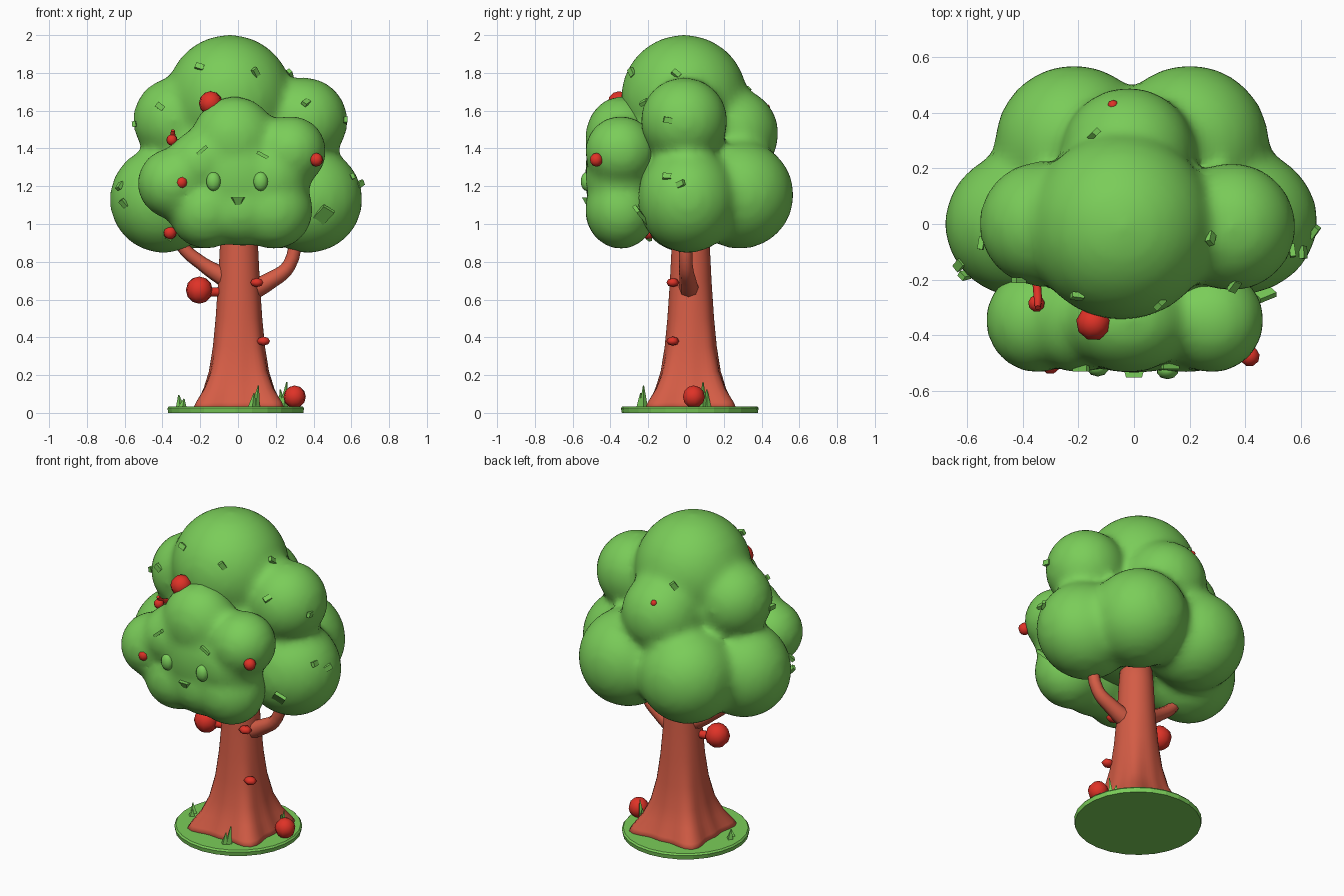
import bpy, bmesh, math, random
from mathutils import Vector, Matrix
from mathutils.bvhtree import BVHTree

if "Cube" in bpy.data.objects:
    bpy.data.objects.remove(bpy.data.objects["Cube"])

random.seed(4)


def material(name, rgb):
    m = bpy.data.materials.new(name)
    m.diffuse_color = (*rgb, 1)
    m.use_nodes = True
    m.node_tree.nodes["Principled BSDF"].inputs["Base Color"].default_value = m.diffuse_color
    return m


GREEN = material("leaf green", (0.195, 0.61, 0.10))
BARK = material("red bark", (0.66, 0.108, 0.06))
RED = material("fruit red", (0.74, 0.032, 0.02))


def make(name, bm, mat, smooth=False):
    me = bpy.data.meshes.new(name)
    bmesh.ops.recalc_face_normals(bm, faces=bm.faces)
    for f in bm.faces:
        f.smooth = smooth
    bm.to_mesh(me)
    bm.free()
    me.materials.append(mat)
    ob = bpy.data.objects.new(name, me)
    bpy.context.collection.objects.link(ob)
    return ob


def balls(bm, items, u=24, v=14):
    # each item: centre and radii
    for c, r in items:
        r = r if isinstance(r, tuple) else (r, r, r)
        bmesh.ops.create_uvsphere(bm, u_segments=u, v_segments=v, radius=1,
                                  matrix=Matrix.Translation(c) @ Matrix.Diagonal((*r, 1)))


def foliage(name, items):
    # lobes fused into one softly blended cloud
    bm = bmesh.new()
    balls(bm, items)
    ob = make(name, bm, GREEN, True)
    rm = ob.modifiers.new("fuse", 'REMESH')
    rm.mode = 'VOXEL'
    rm.voxel_size = 0.025
    rm.use_smooth_shade = True
    sm = ob.modifiers.new("soften", 'SMOOTH')
    sm.factor = 0.5
    sm.iterations = 14
    dg = bpy.context.evaluated_depsgraph_get()
    me = bpy.data.meshes.new_from_object(ob.evaluated_get(dg))
    ob.modifiers.clear()
    ob.data = me
    return ob


def branch(name, pts, mat):
    # tapering tube through (x, y, z, radius) points
    cu = bpy.data.curves.new(name, 'CURVE')
    cu.dimensions = '3D'
    cu.bevel_depth = 1
    cu.bevel_resolution = 2
    cu.use_fill_caps = True
    sp = cu.splines.new('BEZIER')
    sp.bezier_points.add(len(pts) - 1)
    for b, p in zip(sp.bezier_points, pts):
        b.co = p[:3]
        b.radius = p[3]
        b.handle_left_type = b.handle_right_type = 'AUTO'
    sp.resolution_u = 5
    tmp = bpy.data.objects.new(name + "_curve", cu)
    bpy.context.collection.objects.link(tmp)
    dg = bpy.context.evaluated_depsgraph_get()
    me = bpy.data.meshes.new_from_object(tmp.evaluated_get(dg))
    bpy.data.objects.remove(tmp)
    bm = bmesh.new()
    bm.from_mesh(me)
    return make(name, bm, mat, True)


# grass disc with a slightly rounded rim
bm = bmesh.new()
bmesh.ops.create_cone(bm, cap_ends=True, segments=26, radius1=0.36, radius2=0.366,
                      depth=0.035, matrix=Matrix.Translation((-0.012, 0.02, 0.0175)))
bmesh.ops.bevel(bm, geom=[e for e in bm.edges if all(v.co.z > 0.03 for v in e.verts)],
                offset=0.01, segments=1, affect='EDGES')
make("grass_disc", bm, GREEN)

# trunk with diagonal flared roots
profile = [(0.02, 0.265, 0.055), (0.06, 0.245, 0.05), (0.13, 0.203, 0.032), (0.22, 0.168, 0.018),
           (0.35, 0.142, 0.008), (0.5, 0.125, 0.003), (0.7, 0.11, 0), (0.9, 0.1, 0), (1.15, 0.08, 0)]
bm = bmesh.new()
n = 48
rings = []
for z, r, lobe in profile:
    ring = []
    for i in range(n):
        a = 2 * math.pi * i / n
        rr = r + lobe * (0.75 * math.cos(4 * (a - math.pi / 4)) + 0.25 * math.cos(8 * (a - math.pi / 4)))
        ring.append(bm.verts.new((0.005 + rr * math.cos(a), 0.025 + rr * math.sin(a), z)))
    rings.append(ring)
for lo, hi in zip(rings, rings[1:]):
    for i in range(n):
        bm.faces.new((lo[i], lo[(i + 1) % n], hi[(i + 1) % n], hi[i]))
bm.faces.new(rings[0])
bm.faces.new(rings[-1])
make("trunk", bm, BARK, True)

# branches
branch("left_branch", [(-0.04, 0.02, 0.7, 0.055), (-0.19, 0.01, 0.79, 0.037),
                       (-0.3, 0, 0.89, 0.033), (-0.36, 0, 1.05, 0.03)], BARK)
branch("right_branch", [(0.03, 0.02, 0.63, 0.06), (0.17, 0.01, 0.7, 0.045),
                        (0.27, 0, 0.78, 0.036), (0.31, 0, 1.0, 0.033)], BARK)

# main canopy
crown = foliage("crown", [
    ((-0.045, -0.01, 1.665), 0.338),
    ((-0.33, 0, 1.55), 0.228), ((0.35, -0.01, 1.545), 0.233),
    ((-0.395, 0, 1.13), (0.287, 0.268, 0.285)), ((0.37, 0.01, 1.13), (0.292, 0.268, 0.285)),
    ((-0.215, 0.285, 1.155), 0.288), ((0.2, 0.285, 1.155), 0.288),
    ((-0.02, 0.25, 1.48), 0.243), ((0, -0.05, 1.3), (0.4, 0.33, 0.33))])

# front cloud carrying the face, with fillers that flatten its front
front = foliage("front_cloud", [
    ((x, -0.345, z), (r, 0.192, r)) for x, z, r in
    [(-0.02, 1.45, 0.228), (0.28, 1.385, 0.19), (-0.345, 1.215, 0.19), (-0.17, 1.067, 0.2),
     (0.19, 1.075, 0.21), (0, 1.25, 0.29), (-0.2, 1.32, 0.18), (0.02, 1.08, 0.2), (0.18, 1.25, 0.21)]])

trees = [BVHTree.FromPolygons([v.co for v in o.data.vertices],
                              [p.vertices for p in o.data.polygons]) for o in (crown, front)]


def surface(x, z, side=-1):
    # nearest foliage point looking from the front (-1) or back (+1)
    hits = [t.ray_cast(Vector((x, side * 2, z)), Vector((0, -side, 0))) for t in trees]
    hits = [h for h in hits if h[0] is not None]
    if not hits:
        return min((t.find_nearest(Vector((x, 0, z))) for t in trees), key=lambda h: h[3])[:2]
    return min(hits, key=lambda h: h[3])[:2]


# loose leaves sticking out of the foliage
bm = bmesh.new()
leaves = [(-0.2, 1.83, -1), (0.09, 1.8, -1), (0.36, 1.64, -1), (-0.41, 1.62, -1), (-0.6, 1.11, -1),
          (-0.36, 0.94, -1), (0.45, 1.05, -1), (0.64, 1.21, -1), (-0.54, 1.53, -1), (0.56, 1.55, -1),
          (-0.62, 1.2, -1), (0.6, 1.25, -1), (0.27, 1.79, -1), (-0.14, 1.7, 1)]
for x, z, s in leaves:
    p, nrm = surface(x, z, s)
    size = 0.07 if (x, z) == (0.45, 1.05) else 0.03
    rot = nrm.to_track_quat('Z', 'Y').to_matrix().to_4x4() @ \
        Matrix.Rotation(random.uniform(0, 6.28), 4, 'Z') @ Matrix.Rotation(0.5, 4, 'X')
    bmesh.ops.create_cube(bm, size=1, matrix=Matrix.Translation(p + nrm * 0.008) @ rot @
                          Matrix.Diagonal((size, size * 1.5, 0.02, 1)))
make("loose_leaves", bm, GREEN)

# face: eyes, brows and a small wedge mouth
bm = bmesh.new()
for x in (-0.13, 0.12):
    p, _ = surface(x, 1.225)
    balls(bm, [(p, (0.04, 0.032, 0.05))], 10, 8)
make("face_bumps", bm, GREEN, True)
bm = bmesh.new()
for x, z, tilt in ((-0.19, 1.39, -0.7), (0.13, 1.365, 0.5)):
    p, _ = surface(x, z)
    bmesh.ops.create_cube(bm, size=1, matrix=Matrix.Translation(p) @ Matrix.Rotation(tilt, 4, 'Y') @
                          Matrix.Diagonal((0.065, 0.03, 0.018, 1)))
p, _ = surface(0, 1.12)
bmesh.ops.create_cone(bm, cap_ends=True, segments=5, radius1=0.02, radius2=0.048, depth=0.04,
                      matrix=Matrix.Translation(p + Vector((0, 0.015, 0))))
make("brows_and_mouth", bm, GREEN)

# fruit
fruits = {"hanging_fruit": ((-0.205, -0.02, 0.65), 0.072), "ground_fruit": ((0.3, 0.04, 0.085), 0.06),
          "crown_fruit": ((-0.145, -0.355, 1.64), 0.063), "left_cheek_fruit": ((-0.3, -0.505, 1.22), 0.034),
          "right_cheek_fruit": ((0.415, -0.475, 1.34), 0.036), "side_fruit": ((-0.35, -0.285, 1.445), 0.03),
          "low_fruit": ((-0.36, -0.2, 0.955), 0.036), "back_fruit": ((-0.075, 0.425, 1.615), 0.02)}
for name, (c, r) in fruits.items():
    bm = bmesh.new()
    balls(bm, [(c, r)], 9, 6)
    make(name, bm, RED, True)
branch("fruit_stalk", [(-0.17, -0.01, 0.64, 0.025), (-0.08, 0.01, 0.64, 0.025)], RED)
branch("side_fruit_stalk", [(-0.35, -0.2, 1.43, 0.015), (-0.345, -0.27, 1.46, 0.015),
                            (-0.345, -0.3, 1.495, 0.01)], RED)

# pointed nubs on the trunk
bm = bmesh.new()
for x, z in ((0.1, 0.69), (0.135, 0.38)):
    balls(bm, [((x, -0.07, z), (0.04, 0.034, 0.024))], 6, 4)
make("trunk_nubs", bm, RED, True)

# grass blades on the disc
bm = bmesh.new()
for x, y, h in ((-0.31, 0.0, 0.07), (-0.29, -0.04, 0.05), (0.1, -0.225, 0.12), (0.08, -0.24, 0.08),
                (0.25, 0.09, 0.14), (0.23, 0.11, 0.1)):
    bmesh.ops.create_cone(bm, cap_ends=True, segments=4, radius1=0.024, radius2=0.003, depth=h,
                          matrix=Matrix.Translation((x, y, 0.025 + h / 2)) @
                          Matrix.Rotation(random.uniform(-0.2, 0.2), 4, 'Y'))
make("grass_blades", bm, GREEN)
